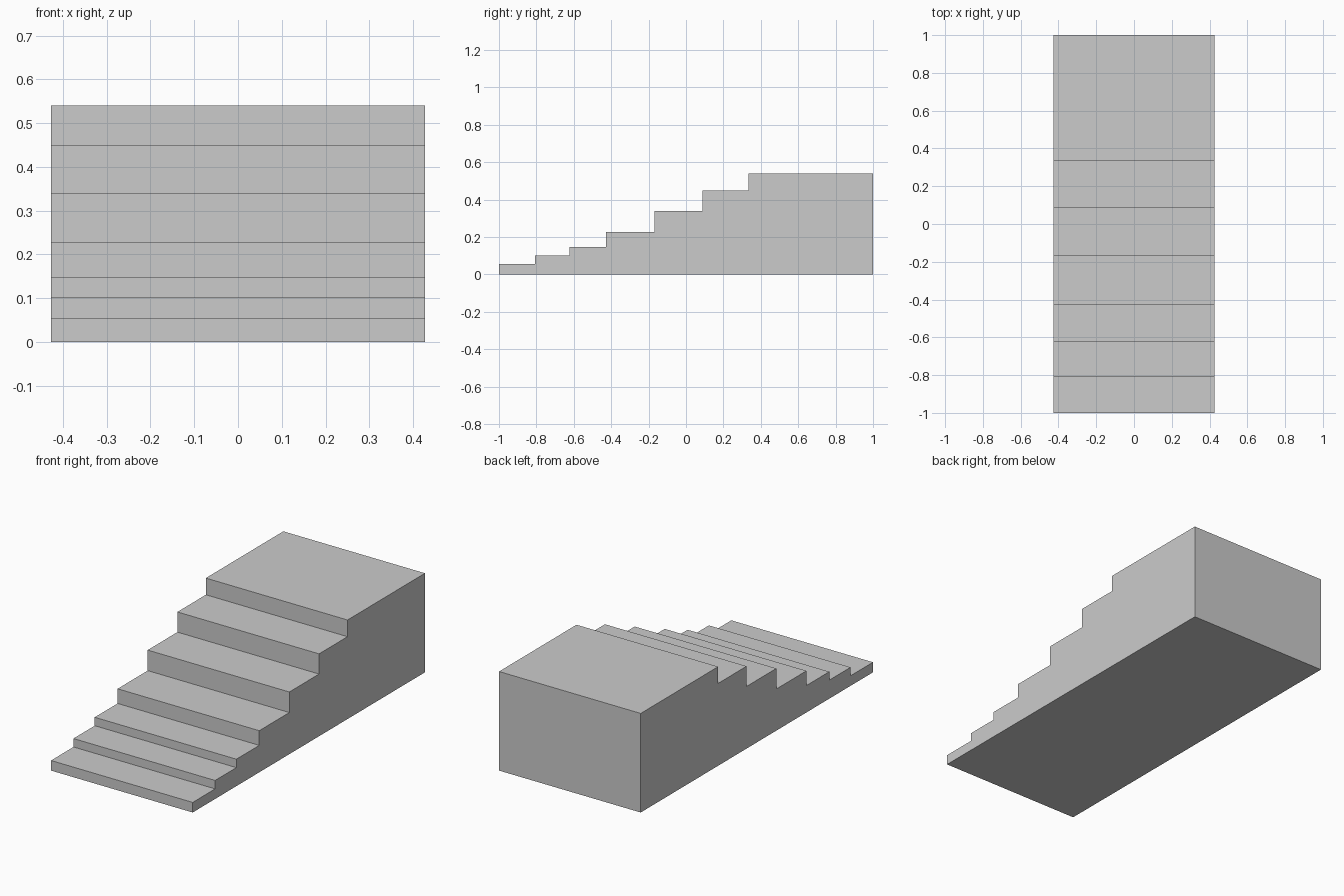
import bpy, bmesh

if "Cube" in bpy.data.objects:
    bpy.data.objects.remove(bpy.data.objects["Cube"])

HALF_WIDTH = 0.427
BACK_Y = 1.0
# Each step: (y of its riser, height of its tread)
STEPS = [(-1.0, 0.055), (-0.807, 0.101), (-0.624, 0.147), (-0.427, 0.227),
         (-0.168, 0.339), (0.088, 0.449), (0.333, 0.54)]

# Side profile: base, back wall, then the treads and risers down to the front
profile = [(-1.0, 0.0), (BACK_Y, 0.0)]
tread_back = BACK_Y
for riser_y, height in reversed(STEPS):
    profile += [(tread_back, height), (riser_y, height)]
    tread_back = riser_y

# Extrude the profile across the width
bm = bmesh.new()
side = bm.faces.new([bm.verts.new((-HALF_WIDTH, y, z)) for y, z in profile])
extruded = bmesh.ops.extrude_face_region(bm, geom=[side], use_keep_orig=True)
moved = [v for v in extruded["geom"] if isinstance(v, bmesh.types.BMVert)]
bmesh.ops.translate(bm, verts=moved, vec=(2 * HALF_WIDTH, 0, 0))
bmesh.ops.recalc_face_normals(bm, faces=bm.faces)

mesh = bpy.data.meshes.new("staircase")
bm.to_mesh(mesh)
bm.free()
bpy.context.collection.objects.link(bpy.data.objects.new("staircase", mesh))
